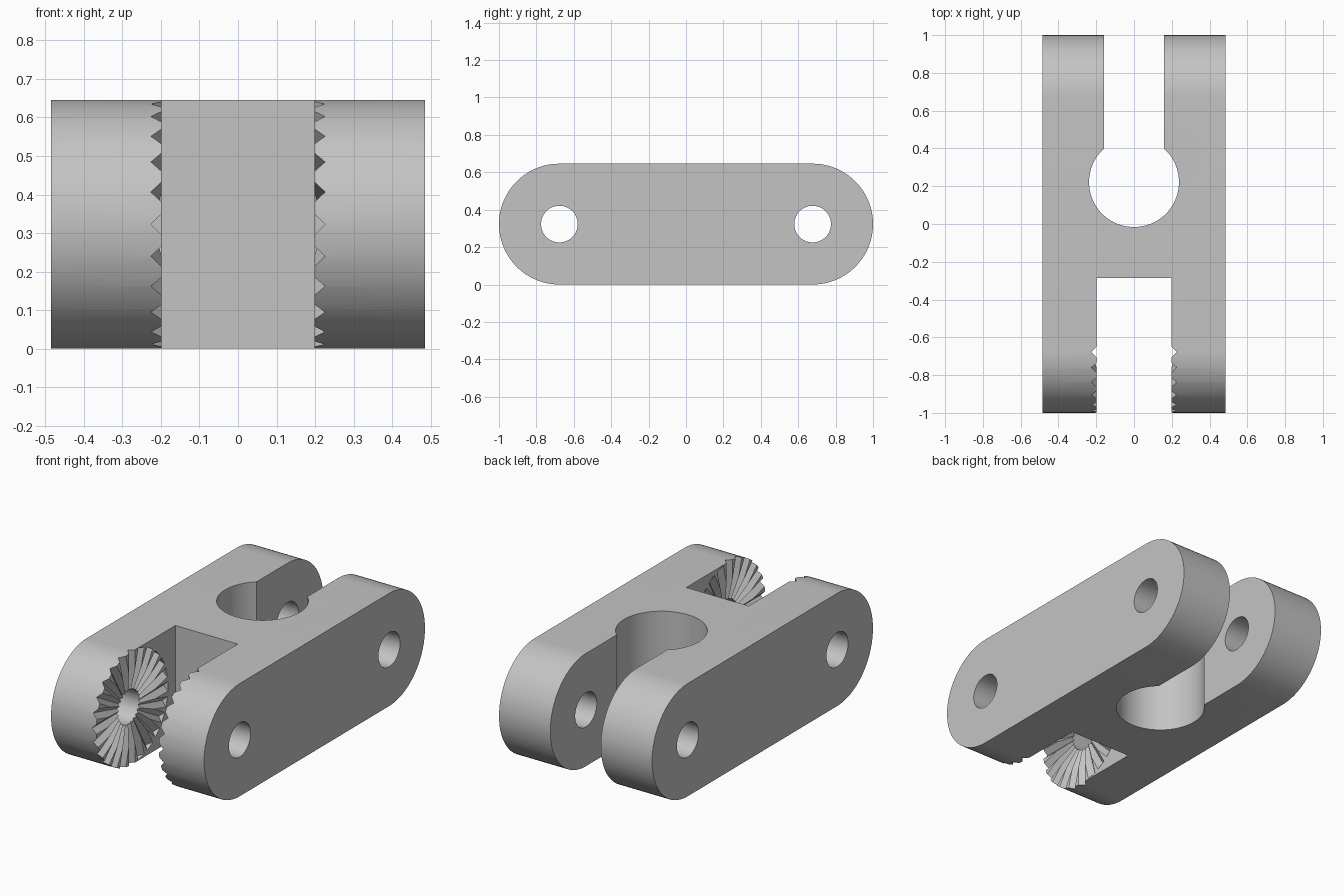
import bpy, bmesh, math
from mathutils import Matrix, Vector

if "Cube" in bpy.data.objects:
    bpy.data.objects.remove(bpy.data.objects["Cube"], do_unlink=True)

HALF_W = 0.485            # half width of the body
R = 0.323                 # end radius, also half height
PIVOT = 1 - R             # pivot distance from the centre
SLOT = 0.198              # half width of the front slot

grey = bpy.data.materials.new("plain grey")
grey.use_nodes = True
grey.diffuse_color = (0.55, 0.55, 0.55, 1)
grey.node_tree.nodes["Principled BSDF"].inputs["Base Color"].default_value = grey.diffuse_color


def make_object(name, bm):
    bmesh.ops.recalc_face_normals(bm, faces=bm.faces)
    mesh = bpy.data.meshes.new(name)
    bm.to_mesh(mesh)
    bm.free()
    mesh.materials.append(grey)
    obj = bpy.data.objects.new(name, mesh)
    bpy.context.collection.objects.link(obj)
    return obj


def box(name, x, y0, y1):
    bm = bmesh.new()
    bmesh.ops.create_cube(bm, size=1)
    bmesh.ops.scale(bm, vec=(2 * x, y1 - y0, 2), verts=bm.verts)
    bmesh.ops.translate(bm, vec=(0, (y0 + y1) / 2, R), verts=bm.verts)
    return make_object(name, bm)


def cylinder(name, radius, y, axis, segments):
    bm = bmesh.new()
    turn = Matrix.Rotation(math.pi / 2, 4, 'Y') if axis == 'X' else Matrix()
    bmesh.ops.create_cone(bm, cap_ends=True, segments=segments, radius1=radius,
                          radius2=radius, depth=2,
                          matrix=Matrix.Translation((0, y, R)) @ turn)
    return make_object(name, bm)


def tooth_ring(name, side, teeth=24, depth=0.028, r_in=0.08, r_out=0.325):
    """Closed ring whose outer side carries radial V ridges."""
    bm = bmesh.new()
    half = math.pi / teeth
    columns = []
    for i in range(2 * teeth):
        between = i % 2
        ray = Vector((0, math.cos(i * half), math.sin(i * half)))
        column = []
        for along, lid in ((r_in, True), (r_in, False), (r_out, False), (r_out, True)):
            x = SLOT + depth - between * along * math.tan(half)
            if lid:
                x = SLOT - 0.06
            reach = along / math.cos(half) if between else along
            column.append(bm.verts.new(Vector((side * x, -PIVOT, R)) + ray * reach))
        columns.append(column)
    for a, b in zip(columns, columns[1:] + columns[:1]):
        for j in range(4):
            k = (j + 1) % 4
            bm.faces.new((a[j], a[k], b[k], b[j]))
    return make_object(name, bm)


# Body: rounded bar profile extruded across the width
bm = bmesh.new()
ARC = 48
profile = []
for end in (1, -1):
    for i in range(ARC + 1):
        a = math.pi * i / ARC - math.pi / 2
        profile.append(bm.verts.new((-HALF_W, end * (PIVOT + R * math.cos(a)),
                                     R + end * R * math.sin(a))))
face = bm.faces.new(profile)
new = bmesh.ops.extrude_face_region(bm, geom=[face])["geom"]
bmesh.ops.translate(bm, vec=(2 * HALF_W, 0, 0),
                    verts=[v for v in new if isinstance(v, bmesh.types.BMVert)])
body = make_object("double_clevis_body", bm)

# Cutters: slots, socket, pin holes and radial teeth
cutters = [
    box("front_slot", SLOT, -1.2, -0.285),
    box("back_slot", 0.16, 0.222, 1.2),
    cylinder("socket", 0.238, 0.222, 'Z', 96),
    cylinder("front_pin_hole", 0.098, -PIVOT, 'X', 64),
    cylinder("back_pin_hole", 0.098, PIVOT, 'X', 64),
    tooth_ring("left_teeth", 1),
    tooth_ring("right_teeth", -1),
]
bpy.context.view_layer.objects.active = body
for cutter in cutters:
    cutter.hide_render = True
    cut = body.modifiers.new(cutter.name, 'BOOLEAN')
    cut.operation = 'DIFFERENCE'
    cut.solver = 'EXACT'
    cut.object = cutter
    bpy.ops.object.modifier_apply(modifier=cut.name)
    bpy.data.objects.remove(cutter, do_unlink=True)

# Smooth the rounds, keep the edges crisp
bpy.ops.object.select_all(action='DESELECT')
body.select_set(True)
bpy.ops.object.shade_smooth_by_angle(angle=math.radians(25))
